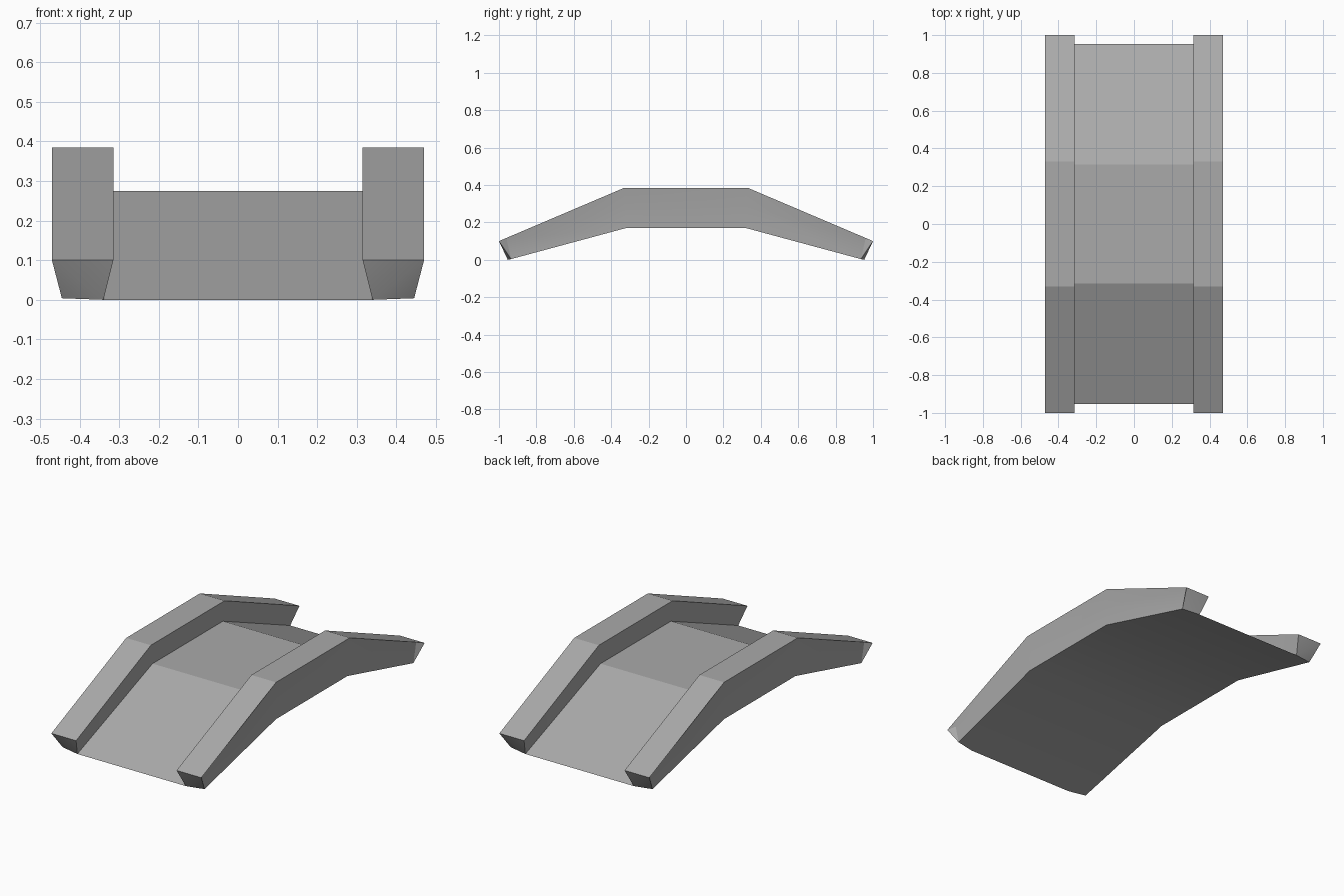
import bpy
import bmesh
import math

cube = bpy.data.objects.get("Cube")
if cube:
    bpy.data.objects.remove(cube, do_unlink=True)

# Single stone grey
stone = bpy.data.materials.new("stone_grey")
stone.use_nodes = True
GREY = (0.4, 0.4, 0.4, 1)
stone.diffuse_color = GREY
stone.node_tree.nodes["Principled BSDF"].inputs["Base Color"].default_value = GREY

# Half cross-sections (x, distance from middle, z):
# deck edge, rail top inside, rail top outside, outer wall, foot
CREST = [(0.315, 0.315, 0.275), (0.315, 0.33, 0.385), (0.47, 0.33, 0.385),
         (0.468, 0.323, 0.285), (0.462, 0.32, 0.17)]
END = [(0.34, 0.953, 0.0), (0.315, 1.0, 0.1), (0.47, 1.0, 0.1),
       (0.445, 0.96, 0.112), (0.445, 0.935, 0.004)]

bm = bmesh.new()


def ring(half, side):
    """Closed loop of vertices across the bridge, left half then right half."""
    left = [bm.verts.new((x, side * y, z)) for x, y, z in half]
    right = [bm.verts.new((-x, side * y, z)) for x, y, z in half]
    return left + right[::-1]


rings = [ring(END, -1), ring(CREST, -1), ring(CREST, 1), ring(END, 1)]

# Deck, rails, walls and underside swept through the sections
for a, b in zip(rings, rings[1:]):
    n = len(a)
    for i in range(n):
        j = (i + 1) % n
        bm.faces.new((a[i], a[j], b[j], b[i]))

# Undercut rail ends with an overhanging lip, and the thin deck edge
for loop in (rings[0], rings[-1]):
    for deck, inner, lip, wall, foot in (loop[:5], loop[:4:-1]):
        bm.faces.new((deck, inner, lip))
        bm.faces.new((deck, lip, foot))
        bm.faces.new((lip, wall, foot))
    bm.faces.new((loop[0], loop[4], loop[5], loop[9]))

bmesh.ops.recalc_face_normals(bm, faces=bm.faces[:])
mesh = bpy.data.meshes.new("arched_bridge")
bm.to_mesh(mesh)
bm.free()
mesh.materials.append(stone)

bridge = bpy.data.objects.new("arched_bridge", mesh)
bpy.context.collection.objects.link(bridge)
bpy.ops.object.select_all(action="DESELECT")
bridge.select_set(True)
bpy.context.view_layer.objects.active = bridge
bpy.ops.object.shade_smooth_by_angle(angle=math.radians(20))
